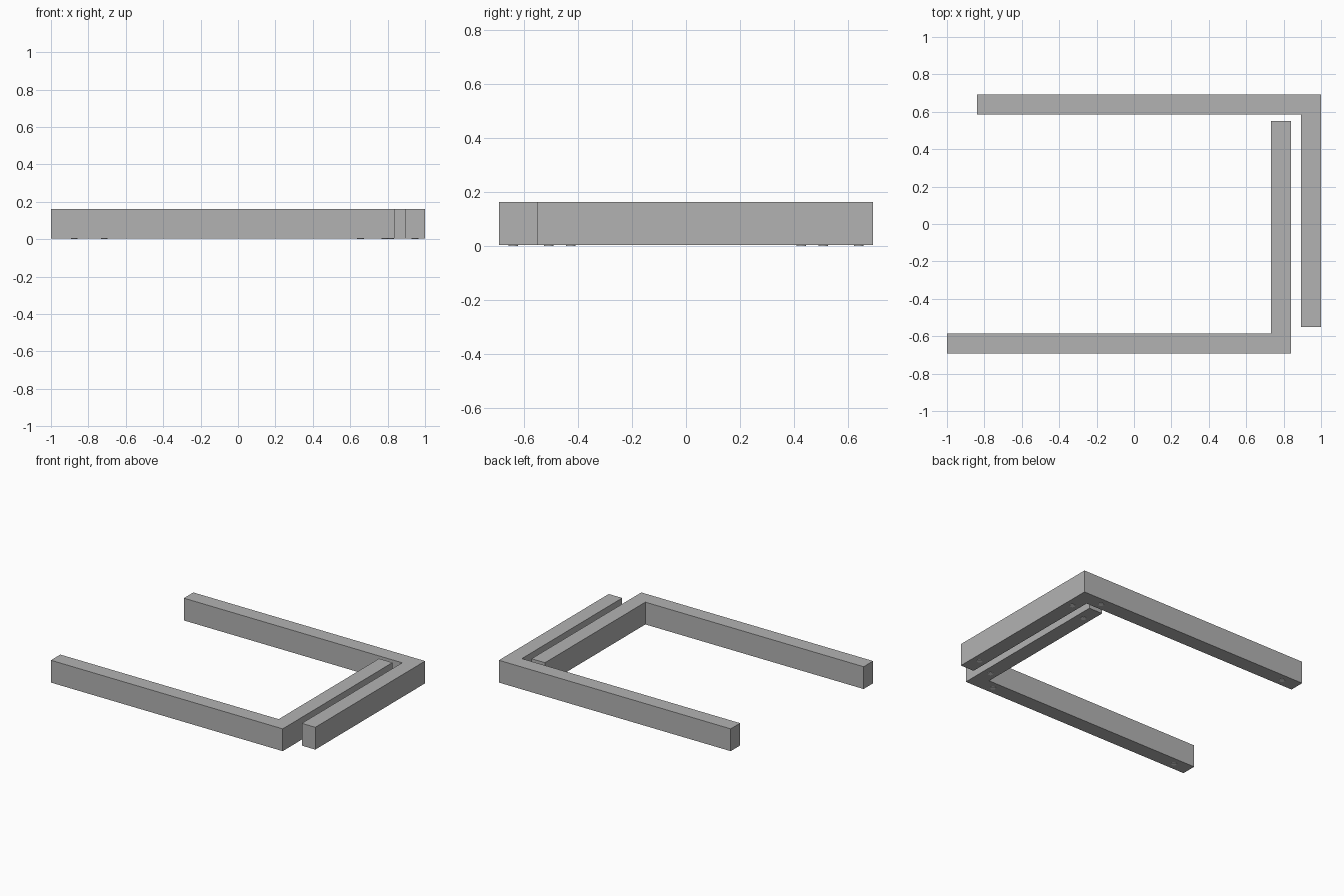
import bpy
import bmesh

if "Cube" in bpy.data.objects:
    bpy.data.objects.remove(bpy.data.objects["Cube"], do_unlink=True)


def make_material(name, value):
    mat = bpy.data.materials.new(name)
    mat.use_nodes = True
    colour = (value, value, value, 1)
    mat.diffuse_color = colour
    mat.node_tree.nodes["Principled BSDF"].inputs["Base Color"].default_value = colour
    return mat


grey = make_material("mid grey", 0.45)
white = make_material("white", 0.95)

LENGTH, DEPTH, WIDTH = 1.84, 1.245, 0.107
TOP, FOOT = 0.163, 0.003


def add_object(name, bm, mat):
    bmesh.ops.recalc_face_normals(bm, faces=bm.faces)
    mesh = bpy.data.meshes.new(name)
    bm.to_mesh(mesh)
    bm.free()
    mesh.materials.append(mat)
    obj = bpy.data.objects.new(name, mesh)
    bpy.context.collection.objects.link(obj)
    return obj


def l_bar(name, corner_x, corner_y, inward):
    """L-shaped bar: long arm towards -x, short arm along y in the inward direction."""
    def place(a, b):
        return corner_x - a, corner_y + inward * b

    # Extruded L profile
    bm = bmesh.new()
    outline = [(0, 0), (LENGTH, 0), (LENGTH, WIDTH), (WIDTH, WIDTH), (WIDTH, DEPTH), (0, DEPTH)]
    base = bm.faces.new([bm.verts.new((*place(a, b), FOOT)) for a, b in outline])
    top = bmesh.ops.extrude_face_region(bm, geom=[base], use_keep_orig=True)
    verts = [v for v in top["geom"] if isinstance(v, bmesh.types.BMVert)]
    bmesh.ops.translate(bm, verts=verts, vec=(0, 0, TOP - FOOT))
    add_object(name + "_bar", bm, grey)

    # Small round pads near the ends of each arm
    mid = WIDTH / 2
    spots = [(0.185, mid), (LENGTH - 0.125, mid), (mid, 0.185), (mid, DEPTH - 0.125)]
    for i, (a, b) in enumerate(spots):
        bm = bmesh.new()
        bmesh.ops.create_cone(bm, cap_ends=True, segments=24, radius1=0.018,
                              radius2=0.018, depth=FOOT)
        bmesh.ops.translate(bm, verts=bm.verts, vec=(*place(a, b), FOOT / 2))
        add_object(f"{name}_foot_pad_{i + 1}", bm, white)


l_bar("back", 1.0, 0.693, -1)
l_bar("front", 0.84, -0.693, 1)
